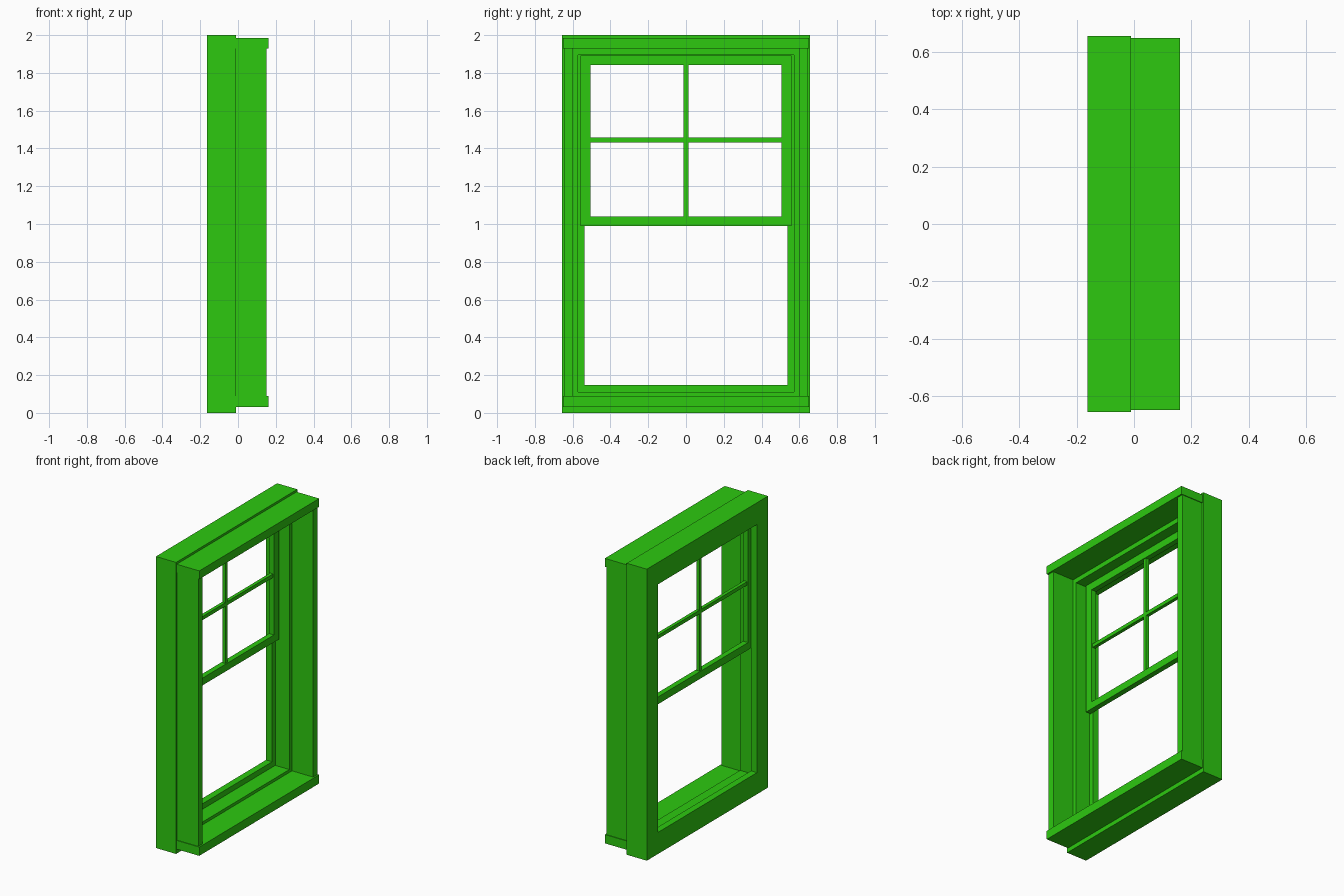
import bpy
import bmesh

if "Cube" in bpy.data.objects:
    bpy.data.objects.remove(bpy.data.objects["Cube"], do_unlink=True)

green = bpy.data.materials.new("bright_green")
green.use_nodes = True
colour = (0.026, 0.584, 0.005, 1)
green.diffuse_color = colour
green.node_tree.nodes["Principled BSDF"].inputs["Base Color"].default_value = colour


def finish(name, bm):
    bmesh.ops.recalc_face_normals(bm, faces=bm.faces)
    mesh = bpy.data.meshes.new(name)
    bm.to_mesh(mesh)
    bm.free()
    mesh.materials.append(green)
    obj = bpy.data.objects.new(name, mesh)
    bpy.context.collection.objects.link(obj)
    return obj


def box(name, x, y, z):
    """Box between the (low, high) limits on each axis."""
    bm = bmesh.new()
    bmesh.ops.create_cube(bm, size=1)
    for v in bm.verts:
        v.co = [lim[0] if c < 0 else lim[1] for c, lim in zip(v.co, (x, y, z))]
    return finish(name, bm)


def frame(name, profile):
    """Rectangular frame: sweep (x, (half width, bottom, top)) around the opening."""
    bm = bmesh.new()
    loops = []
    for x, (w, low, high) in profile:
        corners = ((-w, low), (w, low), (w, high), (-w, high))
        loops.append([bm.verts.new((x, y, z)) for y, z in corners])
    for a, b in zip(loops, loops[1:] + loops[:1]):
        for i in range(4):
            j = (i + 1) % 4
            bm.faces.new((a[i], a[j], b[j], b[i]))
    return finish(name, bm)


# Stepped main frame: outer edge, sash channel and narrower stop
BACK, STOP, FACE = -0.163, -0.117, -0.01
outer = (0.657, 0.0, 2.0)
channel = (0.571, 0.11, 1.895)
stop = (0.537, 0.148, 1.85)
frame("main_frame", [(BACK, outer), (FACE, outer), (FACE, channel),
                     (STOP, channel), (STOP, stop), (BACK, stop)])

# Casing: side jambs between a slightly projecting head and sill
for side, name in ((-1, "right_jamb"), (1, "left_jamb")):
    box(name, (FACE, 0.15), sorted((side * 0.6, side * 0.645)), (0.09, 1.928))
box("head", (FACE, 0.161), (-0.65, 0.65), (1.928, 1.985))
box("sill", (FACE, 0.161), (-0.65, 0.65), (0.03, 0.09))

# Upper sash
SASH_BACK, SASH_FRONT = STOP, -0.08
sash = (0.558, 0.99, 1.893)
pane = (0.505, 1.04, 1.842)
frame("upper_sash", [(SASH_BACK, sash), (SASH_FRONT, sash),
                     (SASH_FRONT, pane), (SASH_BACK, pane)])

# Crossed glazing bars
depth = (-0.11, -0.087)
box("vertical_bar", depth, (-0.0125, 0.0125), (1.04, 1.842))
box("horizontal_bar", depth, (-0.505, 0.505), (1.432, 1.457))
